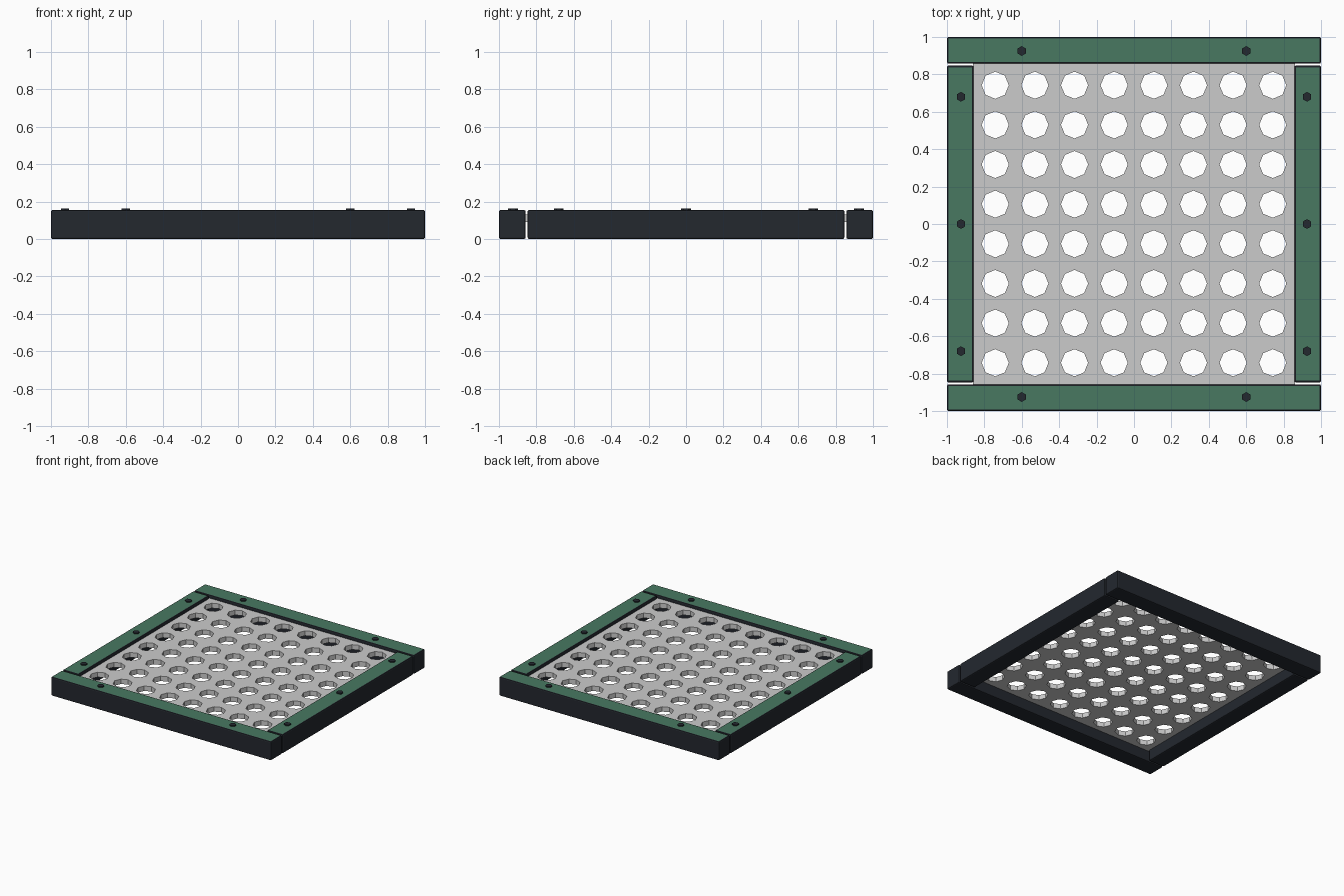
import bpy, bmesh
from math import cos, sin, pi

if "Cube" in bpy.data.objects:
    bpy.data.objects.remove(bpy.data.objects["Cube"])


def material(name, rgb):
    m = bpy.data.materials.new(name)
    m.diffuse_color = (*rgb, 1)
    m.use_nodes = True
    m.node_tree.nodes["Principled BSDF"].inputs["Base Color"].default_value = m.diffuse_color
    return m


DARK = material("dark_steel", (0.017, 0.021, 0.028))
GREEN = material("green_paint", (0.065, 0.19, 0.12))
TOP = 0.155


def finish(bm, name, mats=()):
    me = bpy.data.meshes.new(name)
    bm.to_mesh(me)
    bm.free()
    for m in mats:
        me.materials.append(m)
    ob = bpy.data.objects.new(name, me)
    bpy.context.collection.objects.link(ob)
    return ob


def rail(name, x, y, sx, sy):
    bm = bmesh.new()
    bmesh.ops.create_cube(bm, size=1)
    bmesh.ops.scale(bm, vec=(sx, sy, TOP), verts=bm.verts)
    bmesh.ops.translate(bm, vec=(x, y, TOP / 2), verts=bm.verts)
    bmesh.ops.bevel(bm, geom=bm.edges[:], offset=0.009, segments=2,
                    profile=0.5, affect='EDGES')
    bm.normal_update()
    for f in bm.faces:
        f.material_index = int(f.normal.z > 0.99)   # painted top face
    finish(bm, name, (DARK, GREEN))


def bolt(name, x, y):
    bm = bmesh.new()
    bmesh.ops.create_cone(bm, cap_ends=True, segments=6, radius1=0.026,
                          radius2=0.026, depth=0.02)
    bmesh.ops.translate(bm, vec=(x, y, TOP - 0.001), verts=bm.verts)
    finish(bm, name, (DARK,))


# Frame rails
W = 0.143
C = 1 - W / 2
rail("front_rail", 0, -C, 2, W)
rail("back_rail", 0, C, 2, W)
rail("left_rail", -C, 0, W, 1.694)
rail("right_rail", C, 0, W, 1.694)

# Hexagonal bolt heads
for s, side in ((-1, "front"), (1, "back")):
    for i, x in enumerate((-0.6, 0.6)):
        bolt(f"{side}_bolt_{i + 1}", x, s * 0.925)
for s, side in ((-1, "left"), (1, "right")):
    for i, y in enumerate((-0.68, 0, 0.68)):
        bolt(f"{side}_bolt_{i + 1}", s * 0.925, y)

# Perforated plate: each cell is a square ring around an octagonal hole
N, PITCH, R = 8, 0.212, 0.0725
bm = bmesh.new()
for ix in range(N):
    for iy in range(N):
        cx, cy = ((i - (N - 1) / 2) * PITCH for i in (ix, iy))
        inner, outer = [], []
        for k in range(8):
            c, s = cos(k * pi / 4), sin(k * pi / 4)
            h = PITCH / 2 / max(abs(c), abs(s))
            inner.append(bm.verts.new((cx + R * c, cy + R * s, 0.13)))
            outer.append(bm.verts.new((cx + h * c, cy + h * s, 0.13)))
        for k in range(8):
            j = (k + 1) % 8
            bm.faces.new((inner[k], outer[k], outer[j], inner[j]))
bmesh.ops.remove_doubles(bm, verts=bm.verts, dist=0.001)
edge = N * PITCH / 2 - 0.001
for v in bm.verts:                      # tuck the border into the rails
    for a in (0, 1):
        if abs(v.co[a]) > edge:
            v.co[a] = 0.862 if v.co[a] > 0 else -0.862
plate = finish(bm, "perforated_plate")
sol = plate.modifiers.new("thickness", 'SOLIDIFY')
sol.thickness = 0.04
sol.offset = -1
